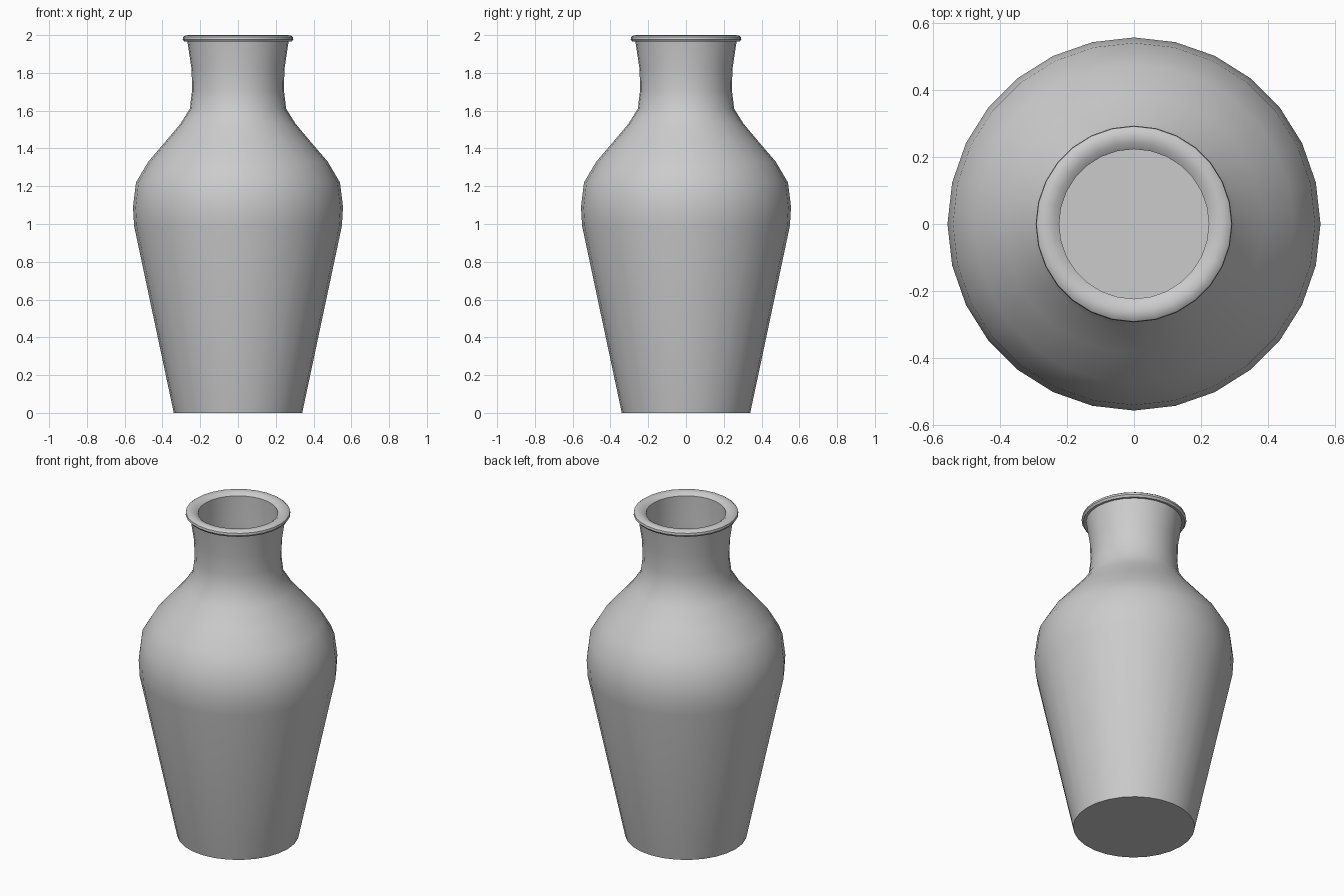
import bpy, bmesh
from math import sin, cos, tau, radians

if "Cube" in bpy.data.objects:
    bpy.data.objects.remove(bpy.data.objects["Cube"])

SIDES = 28


def lathe(name, profile):
    """Revolve (radius, z) points around z; points at radius 0 become poles."""
    bm = bmesh.new()
    rings = []
    for r, z in profile:
        if r == 0:
            rings.append([bm.verts.new((0, 0, z))] * SIDES)
        else:
            rings.append([bm.verts.new((r * cos(tau * i / SIDES), r * sin(tau * i / SIDES), z))
                          for i in range(SIDES)])
    for a, b in zip(rings, rings[1:]):
        for i in range(SIDES):
            j = (i + 1) % SIDES
            bm.faces.new(list(dict.fromkeys((a[i], a[j], b[j], b[i]))))
    bmesh.ops.recalc_face_normals(bm, faces=bm.faces)
    mesh = bpy.data.meshes.new(name)
    bm.to_mesh(mesh)
    bm.free()
    obj = bpy.data.objects.new(name, mesh)
    bpy.context.collection.objects.link(obj)
    bpy.context.view_layer.objects.active = obj
    obj.select_set(True)
    bpy.ops.object.shade_smooth_by_angle(angle=radians(40))
    return obj


# Outer wall: foot, tapered body, shoulder, waisted neck
wall = [(0.34, 0), (0.55, 0.99), (0.556, 1.09), (0.54, 1.22), (0.475, 1.33),
        (0.385, 1.435), (0.305, 1.53), (0.255, 1.61), (0.243, 1.71),
        (0.246, 1.82), (0.268, 1.967)]
# Rounded lip rolling over to the mouth
lip = [(0.284, 1.965), (0.293, 1.977), (0.291, 1.99), (0.28, 1.998),
       (0.262, 2.0), (0.242, 1.996), (0.223, 1.982)]
# Inner wall follows the outer wall at a small thickness
inner = [(r - 0.02, z) for r, z in reversed(wall[1:-1])] + [(0.324, 0.02)]

lathe("vase", [(0, 0)] + wall + lip + inner + [(0, 0.02)])
